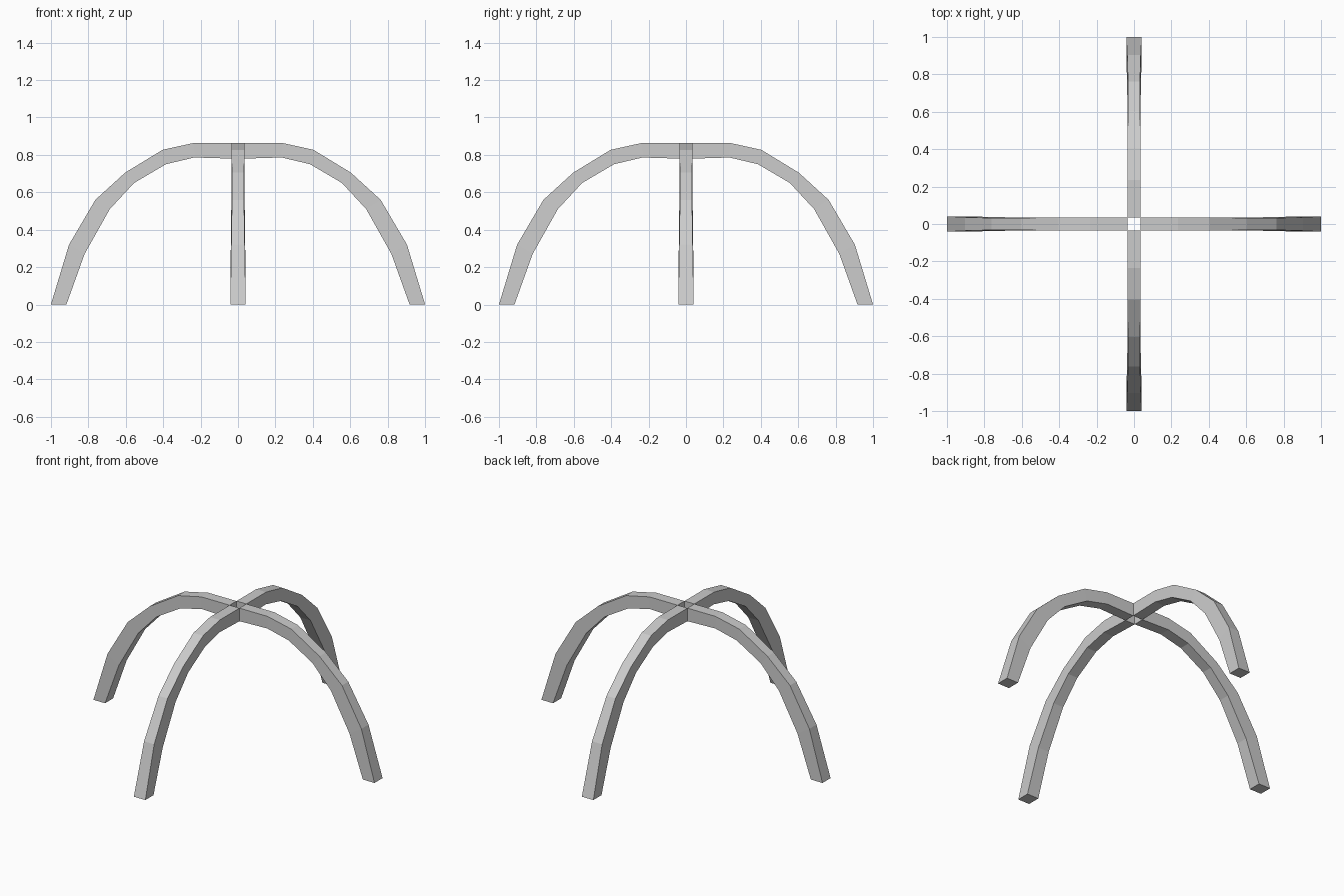
import bpy
import bmesh
from math import pi
from mathutils import Matrix

if "Cube" in bpy.data.objects:
    bpy.data.objects.remove(bpy.data.objects["Cube"])

# Rings along one leg, foot to crown:
# outer r, outer z, outer half width, inner r, inner z, inner half width
RINGS = [
    (1.00, 0.00, 0.041, 0.917, 0.00, 0.041),
    (0.903, 0.32, 0.036, 0.82, 0.27, 0.039),
    (0.762, 0.56, 0.032, 0.685, 0.51, 0.036),
    (0.603, 0.705, 0.033, 0.555, 0.65, 0.035),
    (0.403, 0.827, 0.034, 0.385, 0.75, 0.035),
    (0.235, 0.864, 0.035, 0.233, 0.786, 0.035),
    (0.035, 0.864, 0.035, 0.035, 0.78, 0.035),
]


def arch_leg(name, angle):
    bm = bmesh.new()
    rings = [[bm.verts.new(p) for p in
              ((ro, -wo, zo), (ro, wo, zo), (ri, wi, zi), (ri, -wi, zi))]
             for ro, zo, wo, ri, zi, wi in RINGS]
    # Side walls between neighbouring rings
    for a, b in zip(rings, rings[1:]):
        for i in range(4):
            j = (i + 1) % 4
            bm.faces.new((a[i], a[j], b[j], b[i]))
    # Foot and crown caps
    bm.faces.new(rings[0])
    bm.faces.new(rings[-1])
    bmesh.ops.recalc_face_normals(bm, faces=bm.faces)
    bm.transform(Matrix.Rotation(angle, 4, 'Z'))
    mesh = bpy.data.meshes.new(name)
    bm.to_mesh(mesh)
    bm.free()
    bpy.context.collection.objects.link(bpy.data.objects.new(name, mesh))


# Four legs meeting around a small square opening at the crown
for k, side in enumerate(("right", "back", "left", "front")):
    arch_leg(side + "_arch_leg", k * pi / 2)
